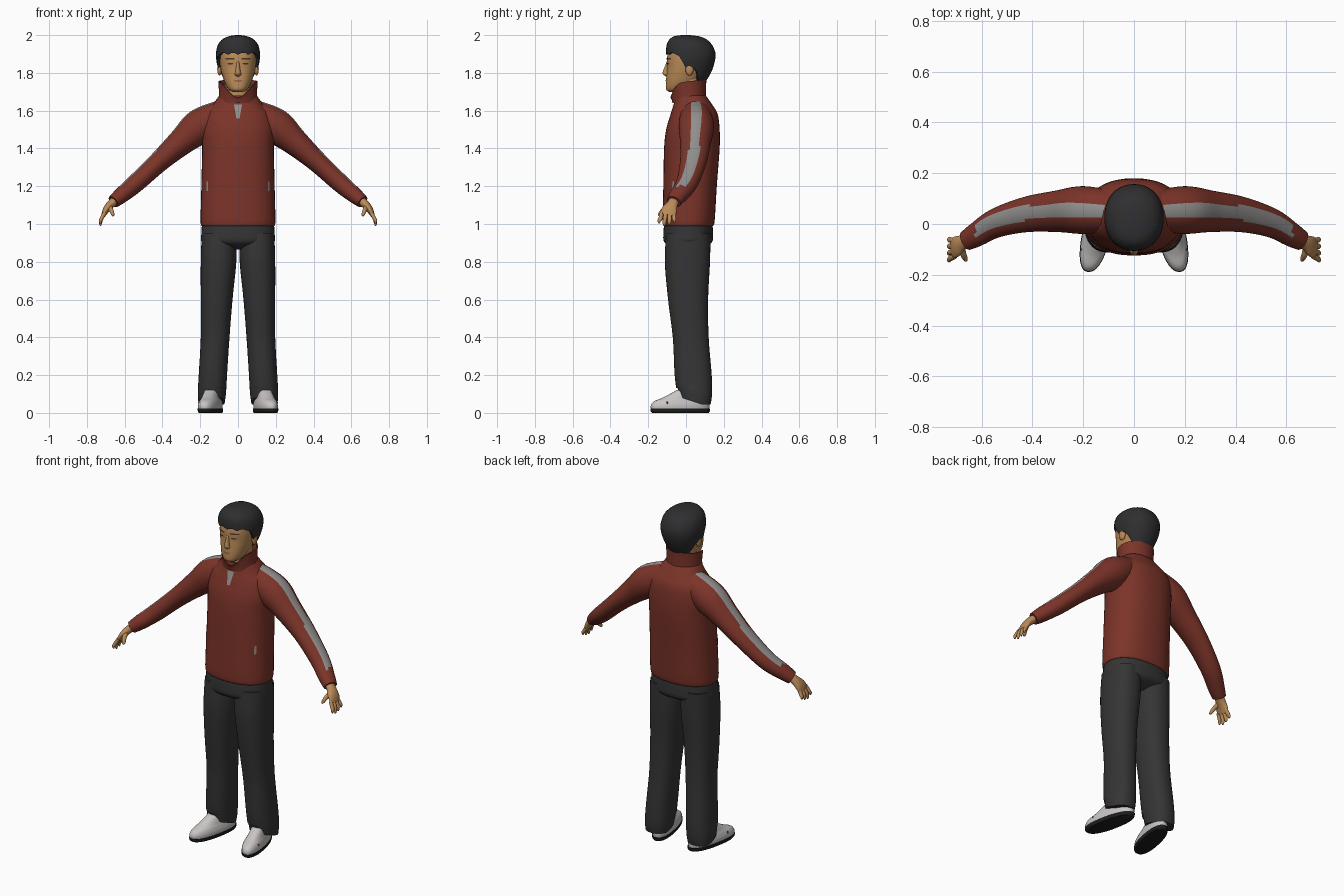
import bpy, bmesh, math
from mathutils import Vector

if "Cube" in bpy.data.objects:
    bpy.data.objects.remove(bpy.data.objects["Cube"])

SEG = 40


def material(name, *rgb):
    m = bpy.data.materials.new(name)
    m.use_nodes = True
    m.diffuse_color = (*rgb, 1)
    m.node_tree.nodes["Principled BSDF"].inputs["Base Color"].default_value = (*rgb, 1)
    return m


red = material("brick_red", .2, .034, .022)
grey = material("stripe_grey", .29, .28, .27)
charcoal = material("trouser_charcoal", .035, .035, .036)
hair_black = material("hair_black", .028, .028, .03)
skin = material("skin_tan", .5, .26, .1)
lip = material("lip_brown", .32, .13, .06)
brow = material("brow_brown", .07, .035, .018)
shoe_white = material("shoe_light_grey", .58, .56, .55)
black = material("sole_black", .012, .012, .012)


def finish(name, bm, *mats):
    bmesh.ops.recalc_face_normals(bm, faces=bm.faces)
    mesh = bpy.data.meshes.new(name)
    bm.to_mesh(mesh)
    bm.free()
    for m in mats:
        mesh.materials.append(m)
    ob = bpy.data.objects.new(name, mesh)
    bpy.context.collection.objects.link(ob)
    bpy.ops.object.select_all(action='DESELECT')
    ob.select_set(True)
    bpy.context.view_layer.objects.active = ob
    bpy.ops.object.shade_smooth_by_angle(angle=math.radians(55))
    return ob


def dense(rows, steps=5):
    """Catmull-Rom smoothing of a list of section rows."""
    rows = [Vector(r) for r in rows]
    out = []
    for i in range(len(rows) - 1):
        a, b, c, d = rows[max(i - 1, 0)], rows[i], rows[i + 1], rows[min(i + 2, len(rows) - 1)]
        for k in range(steps):
            t = k / steps
            out.append(b + (c - a) * (t / 2) + (a * 2 - b * 5 + c * 4 - d) * (t * t / 2)
                       + (b * 3 - a - c * 3 + d) * (t ** 3 / 2))
    return out + [rows[-1]]


def at(rows, z):
    """Section of a smoothed upright profile at height z (rows run upwards)."""
    for a, b in zip(rows, rows[1:]):
        if a[0] <= z <= b[0]:
            return a.lerp(b, (z - a[0]) / max(b[0] - a[0], 1e-6))
    return rows[0] if z < rows[0][0] else rows[-1]


def oval(row, ang, power=2.3, grow=1):
    z, rx, front, back = row[:4]
    c, s = math.cos(ang), math.sin(ang)
    bend = lambda v: math.copysign(abs(v) ** (2 / power), v)
    return Vector((rx * grow * bend(c), (front + back) / 2 + (back - front) / 2 * grow * bend(s), z))


def skin_rings(name, rings, *mats, caps=True, paint=None):
    bm = bmesh.new()
    loops = [[bm.verts.new(p) for p in ring] for ring in rings]
    n = len(rings[0])
    for i, (a, b) in enumerate(zip(loops, loops[1:])):
        for j in range(n):
            f = bm.faces.new((a[j], a[(j + 1) % n], b[(j + 1) % n], b[j]))
            if paint:
                f.material_index = paint(f.calc_center_median(), j)
    if caps:
        bm.faces.new(loops[0])
        bm.faces.new(loops[-1])
    return finish(name, bm, *mats)


ANGLES = [math.tau * j / SEG for j in range(SEG)]


def upright(name, rows, mat, cx=0, side=1, warp=None, power=2.3):
    """Loft of horizontal ovals: rows are (z, half width, front y, back y, centre x)."""
    rings = []
    for row in dense(rows):
        ring = [oval(row, a, power) for a in ANGLES]
        for p in ring:
            p.x += row[4] if len(row) > 4 else cx
            if warp:
                warp(p)
            p.x *= side
        rings.append(ring)
    return skin_rings(name, rings, mat)


def limb(name, rows, side, *mats, paint=None):
    """Tube along a path: rows are (x, y, z, half width, half thickness)."""
    path = dense(rows)
    rings = []
    for i, r in enumerate(path):
        t = (path[min(i + 1, len(path) - 1)] - path[max(i - 1, 0)]).to_3d().normalized()
        wide = Vector((0, 1, 0)) - t * t.y
        wide.normalize()
        up = t.cross(wide)
        if up.x < 0:
            up.negate()
        ring = [r.to_3d() + wide * r[3] * math.cos(a) + up * r[4] * math.sin(a) for a in ANGLES]
        rings.append([Vector((p.x * side, p.y, p.z)) for p in ring])
    return skin_rings(name, rings, *mats, paint=paint)


def patch(name, rows, mat, x, z, w, h, foot=1, power=2.3):
    """Thin plate laid over the front of an upright profile, centred at x, z."""
    bm = bmesh.new()
    grid = []
    for i in range(7):
        v = i / 6
        zz = z + h * (v - .5)
        _, rx, front, back = at(rows, zz)[:4]
        line = []
        for j in range(7):
            px = x + w * (j / 6 - .5) * (foot + (1 - foot) * v)
            depth = max(0, 1 - abs(px / rx) ** power) ** (1 / power)
            line.append(bm.verts.new((px, (front + back) / 2 - (back - front) / 2 * depth - .003, zz)))
        grid.append(line)
    for a, b in zip(grid, grid[1:]):
        for j in range(6):
            bm.faces.new((a[j], a[j + 1], b[j + 1], b[j]))
    return finish(name, bm, mat)


# Jacket body, zip opening and pockets
torso = [(.99, .192, -.118, .143), (1.02, .198, -.124, .152), (1.2, .194, -.12, .163),
         (1.4, .19, -.116, .178), (1.5, .193, -.105, .178), (1.58, .175, -.082, .168),
         (1.63, .135, -.066, .14), (1.68, .1, -.055, .105)]
upright("jacket_body", torso, red)
torso_fine = dense(torso)
patch("zip_opening", torso_fine, grey, 0, 1.595, .042, .075, foot=.4)
for side in (-1, 1):
    patch("pocket_zip", torso_fine, grey, side * .163, 1.2, .008, .05)

# Standing collar, dipping to a V at the front
collar = []
for u, grow in ((0, 1), (.5, .97), (1, 1), (1, .93), (.3, .85)):
    ring = []
    for a in ANGLES:
        dip = max(0, -math.sin(a)) ** 4
        z = 1.64 + u * (.115 - .075 * dip + .01 * math.sin(a))
        ring.append(oval((z, .104, -.072 - .01 * u, .108), a, 2, grow))
    collar.append(ring)
skin_rings("collar", collar, red, caps=False)

# Neck and head
upright("neck", [(1.6, .075, -.05, .09), (1.7, .07, -.045, .085), (1.8, .07, -.05, .09)], skin, power=2)
head = [(1.7, .03, -.09, -.02), (1.712, .048, -.105, .02), (1.74, .066, -.107, .055),
        (1.78, .081, -.104, .09), (1.83, .093, -.1, .12), (1.88, .098, -.1, .135),
        (1.93, .094, -.088, .125), (1.97, .06, -.055, .08)]
upright("head", head, skin)
head_fine = dense(head)
upright("nose", [(1.782, .01, -.108, -.08), (1.792, .018, -.12, -.08), (1.805, .014, -.123, -.08),
                 (1.84, .009, -.11, -.08), (1.87, .007, -.098, -.08)], skin, power=2)
patch("mouth", head_fine, lip, 0, 1.757, .05, .012, foot=.6)


def ellipsoid(name, mat, centre, size):
    bm = bmesh.new()
    bmesh.ops.create_uvsphere(bm, u_segments=20, v_segments=12, radius=1)
    for v in bm.verts:
        v.co = Vector(c + s * p for c, s, p in zip(centre, size, v.co))
    return finish(name, bm, mat)


for side in (-1, 1):
    patch("eye", head_fine, brow, side * .04, 1.848, .032, .007, foot=.7)
    patch("eyebrow", head_fine, brow, side * .042, 1.875, .045, .008, foot=1.1)
    ellipsoid("ear", skin, (side * .098, .018, 1.82), (.012, .022, .034))

# Short hair with a cut hairline
hair = dense([(1.74, .074, -.09, .096), (1.8, .098, -.1, .132), (1.85, .112, -.103, .15),
              (1.9, .117, -.106, .157), (1.95, .106, -.102, .137), (1.98, .08, -.085, .105),
              (1.995, .045, -.06, .065), (2, .012, -.02, .02)])


def hairline(a):
    s = math.sin(a)
    if s < -.5:
        return 1.903 + .006 * math.sin(a * 13)
    if s < -.15:
        return 1.825 + .075 * (-.15 - s) / .35
    return 1.825 if s < .2 else max(1.757, 1.825 - .18 * (s - .2))


hair_rings = [[oval(at(hair, hairline(a)), a, grow=.8) for a in ANGLES]]
for k in range(15):
    rise = math.sin(k / 14 * math.pi / 2)
    hair_rings.append([oval(at(hair, hairline(a) + (2 - hairline(a)) * rise), a, 2.15) for a in ANGLES])
skin_rings("hair", hair_rings, hair_black)

# Trouser seat
upright("trouser_seat", [(.865, .09, -.05, .07), (.9, .187, -.112, .135), (.95, .194, -.12, .143),
                         (1.02, .188, -.112, .138)], charcoal)


def lift_hem(p):
    if p.z < .12:
        p.z += max(0, .08 - p.y) * .35


def toe_out(p):
    p.x -= p.y * .2


def stripe(centre, column):
    reach = 2 if abs(centre.x) < .42 else 3
    return int(abs(column + .5 - SEG / 4) < reach and abs(centre.x) < .625)


for side, label in ((1, "left_"), (-1, "right_")):
    # Sleeve with the stripe along its top
    limb(label + "sleeve",
         [(.08, .05, 1.585, .08, .075), (.2, .055, 1.518, .094, .093), (.3, .05, 1.435, .082, .072),
          (.42, .038, 1.328, .07, .055), (.54, .005, 1.217, .058, .049),
          (.62, -.042, 1.15, .048, .042), (.66, -.065, 1.118, .04, .034)],
         side, red, grey, paint=stripe)

    # Hand with four fingers and a thumb
    limb(label + "palm",
         [(.64, -.058, 1.133, .027, .023), (.675, -.073, 1.103, .03, .022),
          (.698, -.088, 1.075, .041, .018), (.713, -.097, 1.045, .04, .011)], side, skin)
    for k in range(4):
        y, tip, low = -.128 + .021 * k, -.142 + .027 * k, 1.0 + .012 * abs(k - 1.3)
        limb(label + "finger",
             [(.705, y, 1.06, .01, .01), (.722, (y + tip) / 2, 1.03, .011, .01),
              (.728, tip, low, .009, .008), (.727, tip, low - .013, .004, .004)], side, skin)
    limb(label + "thumb",
         [(.68, -.085, 1.095, .014, .013), (.672, -.118, 1.075, .013, .012),
          (.663, -.138, 1.052, .01, .009), (.66, -.143, 1.042, .004, .004)], side, skin)

    # Trouser leg
    upright(label + "trouser_leg",
            [(.045, .07, -.035, .13, .14), (.1, .075, -.046, .138, .138), (.2, .075, -.06, .136, .133),
             (.4, .076, -.07, .12, .121), (.6, .084, -.095, .117, .113),
             (.8, .094, -.112, .127, .103), (.95, .092, -.105, .13, .1)],
            charcoal, side=side, warp=lift_hem)

    # Shoe and sole
    upright(label + "shoe",
            [(.015, .054, -.185, .122), (.04, .055, -.186, .124), (.062, .05, -.168, .122),
             (.082, .044, -.12, .118), (.12, .038, -.05, .11)],
            shoe_white, cx=.14, side=side, warp=toe_out)
    upright(label + "sole", [(0, .052, -.178, .12), (.008, .056, -.187, .126), (.022, .057, -.189, .128)],
            black, cx=.14, side=side, warp=toe_out)
    ellipsoid(label + "shoe_mark", red, (side * .2, -.1, .053), (.012, .006, .008))
